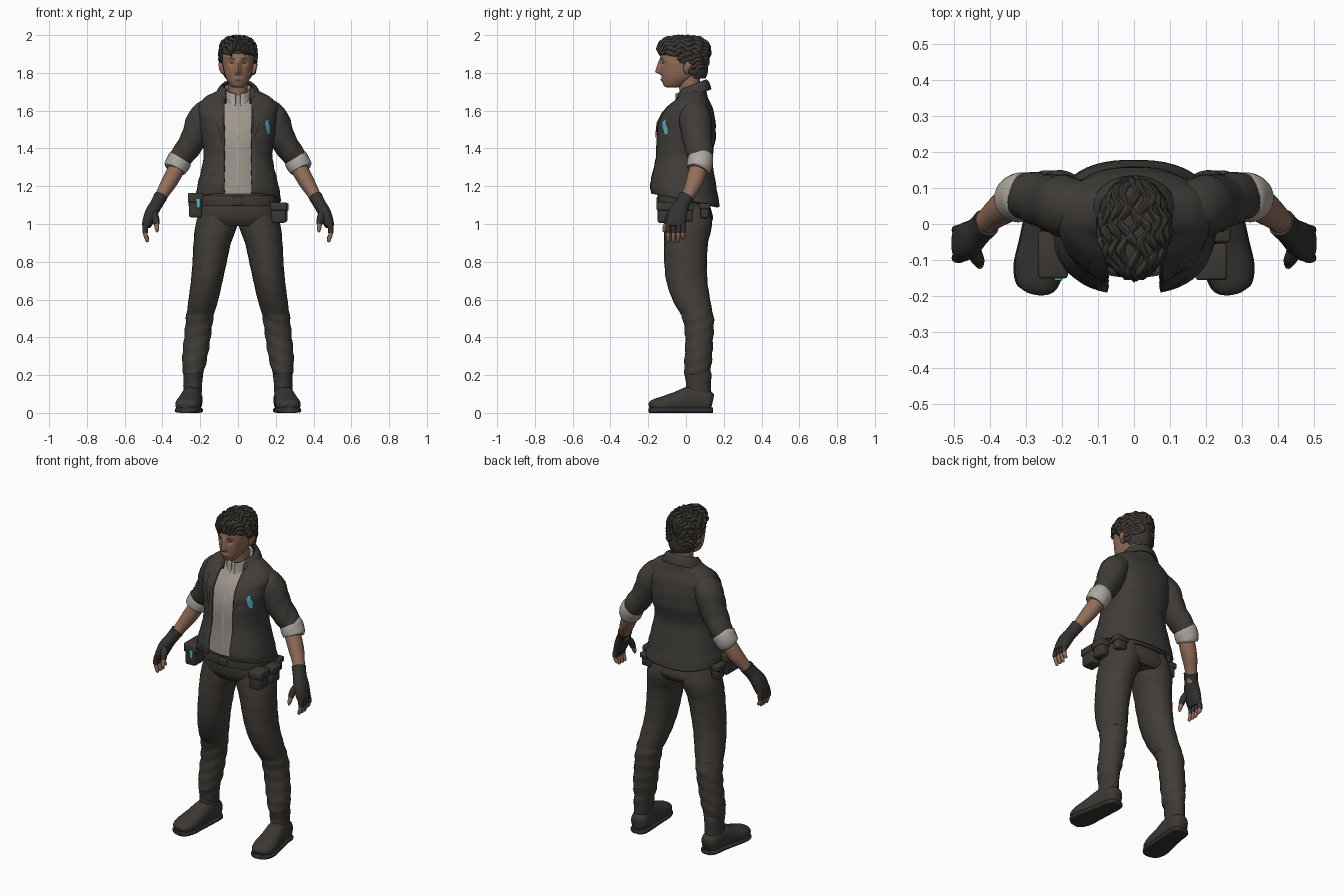
import bpy, bmesh, math, random
from mathutils import Vector
from mathutils.bvhtree import BVHTree

random.seed(4)
default_cube = bpy.data.objects.get("Cube")
if default_cube:
    bpy.data.objects.remove(default_cube, do_unlink=True)


def make_material(name, red, green, blue):
    material = bpy.data.materials.new(name)
    material.use_nodes = True
    color = (red, green, blue, 1)
    material.diffuse_color = color
    shader = next(n for n in material.node_tree.nodes if n.type == 'BSDF_PRINCIPLED')
    shader.inputs["Base Color"].default_value = color
    shader.inputs["Roughness"].default_value = 0.8
    return material


charcoal = make_material("charcoal jacket", .05, .045, .04)
brown = make_material("dark brown cloth", .053, .046, .039)
leather = make_material("dark leather", .045, .04, .035)
hair_black = make_material("black brown hair", .043, .038, .032)
skin = make_material("tan skin", .29, .155, .1)
lip = make_material("lip brown", .17, .075, .055)
shirt_grey = make_material("warm grey shirt", .35, .31, .27)
cuff_grey = make_material("light grey cuff", .42, .39, .35)
cyan = make_material("cyan badge", .08, .5, .6)
glove_black = make_material("black glove", .035, .032, .029)


def finish(name, bm, material, angle=50):
    bmesh.ops.recalc_face_normals(bm, faces=bm.faces)
    mesh = bpy.data.meshes.new(name)
    bm.to_mesh(mesh)
    bm.free()
    mesh.materials.append(material)
    mesh.polygons.foreach_set("use_smooth", [True] * len(mesh.polygons))
    mesh.set_sharp_from_angle(angle=math.radians(angle))
    obj = bpy.data.objects.new(name, mesh)
    bpy.context.collection.objects.link(obj)
    return obj


def spline(rows, steps):
    rows = [Vector(r) for r in rows]
    path = []
    for i in range(len(rows) - 1):
        a, b, c, d = rows[max(i - 1, 0)], rows[i], rows[i + 1], rows[min(i + 2, len(rows) - 1)]
        for k in range(steps):
            t = k / steps
            path.append(b + (c - a) * (t / 2) + (2 * a - 5 * b + 4 * c - d) * (t * t / 2)
                        + (3 * b - a - 3 * c + d) * (t ** 3 / 2))
    return path + [rows[-1]]


def loft(name, rows, material, side=1, power=1.0, ref=None, sides=24, steps=5,
         gap=0.0, folds=0.0, warp=None, thickness=0.0):
    """Skin rings (x, y, z, half width, half depth); ref turns the rings across the path."""
    path = spline(rows, steps)
    bm = bmesh.new()
    rings = []
    for i, row in enumerate(path):
        center, (ru, rv) = Vector(row[:3]), row[3:]
        u, v = Vector((1, 0, 0)), Vector((0, 1, 0))
        if ref:
            tangent = Vector(path[min(i + 1, len(path) - 1)][:3]) - Vector(path[max(i - 1, 0)][:3])
            u = Vector(ref).cross(tangent).normalized()
            v = tangent.cross(u).normalized()
        start = math.asin(min(1, gap / ru) ** (1 / power)) if gap else 0
        ring = []
        for j in range(sides):
            angle = start + (2 * math.pi - 2 * start) * j / (sides - 1 if gap else sides)
            s, c = math.sin(angle), math.cos(angle)
            crease = 1 + folds * math.sin(center.z * 85 + 2 * s + 3 * c)
            co = center + u * (math.copysign(abs(s) ** power, s) * ru * crease)
            co -= v * (math.copysign(abs(c) ** power, c) * rv * crease)
            if warp:
                warp(co)
            co.x *= side
            ring.append(bm.verts.new(co))
        rings.append(ring)
    for low, high in zip(rings, rings[1:]):
        for j in range(sides - 1 if gap else sides):
            k = (j + 1) % sides
            bm.faces.new((low[j], low[k], high[k], high[j]))
    if not gap:
        bm.faces.new(rings[0])
        bm.faces.new(rings[-1])
    obj = finish(name, bm, material)
    if thickness:
        solid = obj.modifiers.new("cloth thickness", 'SOLIDIFY')
        solid.thickness, solid.offset = thickness, 0
    return obj


def surface_of(obj):
    mesh = obj.data
    return BVHTree.FromPolygons([v.co for v in mesh.vertices], [p.vertices[:] for p in mesh.polygons])


def front_plate(name, surface, outline, material, lift=.003):
    """Lay a flat (x, z) outline onto the front of a surface."""
    bm = bmesh.new()
    bm.faces.new([bm.verts.new((x, -1, z)) for x, z in outline])
    bmesh.ops.triangulate(bm, faces=bm.faces)
    bmesh.ops.subdivide_edges(bm, edges=bm.edges, cuts=3, use_grid_fill=True)
    for vert in bm.verts:
        hit = surface.ray_cast(vert.co, Vector((0, 1, 0)))[0] or surface.find_nearest(vert.co)[0]
        vert.co.y = hit.y - lift
    return finish(name, bm, material)


def box(name, center, size, material, bevel=.012):
    bm = bmesh.new()
    bmesh.ops.create_cube(bm, size=1)
    for vert in bm.verts:
        vert.co = Vector(a * b for a, b in zip(vert.co, size)) + Vector(center)
    bmesh.ops.bevel(bm, geom=bm.edges[:], offset=bevel, segments=2, affect='EDGES', profile=.5)
    return finish(name, bm, material)


# Torso: shirt, open jacket, collars
def drop_back_hem(co):
    if co.z < 1.3:
        co.z -= (1.3 - co.z) * co.y * 1.2


def rise_to_back(co):
    co.z += .4 * co.y


shirt = loft("shirt", [(0, -.01, 1.16, .17, .14), (0, -.01, 1.3, .16, .135), (0, 0, 1.45, .165, .142),
                       (0, .01, 1.56, .17, .118), (0, .03, 1.64, .12, .08), (0, .03, 1.68, .065, .06)],
             shirt_grey, power=.85)
front_plate("shirt_placket", surface_of(shirt), [(-.004, 1.2), (.004, 1.2), (.004, 1.6), (-.004, 1.6)], cuff_grey)
loft("shirt_collar", [(0, .02, 1.62, .075, .078), (0, .02, 1.67, .068, .072), (0, .018, 1.71, .066, .07)],
     cuff_grey, gap=.012, thickness=.012, warp=rise_to_back)
jacket = loft("jacket", [(0, -.005, 1.125, .222, .178), (0, -.015, 1.2, .208, .172), (0, -.015, 1.35, .176, .146),
                         (0, -.003, 1.45, .185, .153), (0, .003, 1.55, .198, .145), (0, .02, 1.62, .203, .112),
                         (0, .035, 1.665, .17, .075), (0, .04, 1.7, .105, .062), (0, .04, 1.725, .08, .058)],
              charcoal, power=.82, sides=48, gap=.072, folds=.008, warp=drop_back_hem, thickness=.014)
loft("jacket_collar", [(0, .03, 1.72, .08, .075), (0, .03, 1.70, .1, .088), (0, .03, 1.66, .118, .1)],
     charcoal, gap=.065, thickness=.012, warp=rise_to_back)
jacket_surface = surface_of(jacket)
for side, word in ((1, "left"), (-1, "right")):
    lapel = [(.078, 1.64), (.125, 1.61), (.105, 1.585), (.122, 1.57), (.082, 1.43)]
    front_plate(word + "_lapel", jacket_surface, [(x * side, z) for x, z in lapel], charcoal, .016)
    pocket = [(.1, 1.25), (.16, 1.265), (.16, 1.28), (.1, 1.265)]
    front_plate(word + "_pocket_welt", jacket_surface, [(x * side, z) for x, z in pocket], leather, .012)
front_plate("chest_badge", jacket_surface,
            [(.145, 1.54), (.158, 1.555), (.17, 1.51), (.168, 1.475), (.155, 1.48), (.148, 1.51)], cyan, .012)

# Hips and belt
loft("hips", [(0, -.01, 1.17, .175, .125), (0, -.005, 1.1, .198, .132), (0, .008, 1.03, .212, .135),
              (0, .01, .99, .19, .11)], brown, power=.9)
loft("belt", [(0, -.006, 1.095, .207, .142), (0, -.006, 1.125, .205, .143), (0, -.008, 1.15, .195, .138)],
     leather, power=.9)
box("belt_buckle", (0, -.146, 1.12), (.06, .02, .045), leather, .005)


def pouch(name, center, size):
    box(name, center, size, leather)
    x, y, z = center
    box(name + "_flap", (x, y, z + size[2] * .3), (size[0] + .012, size[1] + .012, size[2] * .4), leather, .008)


pouch("left_front_pouch", (.215, -.105, 1.06), (.075, .09, .11))
pouch("left_side_pouch", (.235, -.005, 1.06), (.055, .08, .1))
pouch("left_back_pouch", (.185, .1, 1.07), (.07, .045, .08))
pouch("right_front_pouch", (-.225, -.085, 1.1), (.07, .12, .13))
pouch("right_side_pouch", (-.23, .02, 1.08), (.05, .07, .09))
box("pouch_device", (-.21, -.153, 1.11), (.022, .008, .05), cyan, .003)

# Limbs, built once for each side
ACROSS, UPRIGHT = (0, 1, 0), (0, 0, 1)
for side, word in ((1, "left_"), (-1, "right_")):
    loft(word + "trouser_thigh", [(.1, .01, 1.1, .09, .11), (.113, .012, 1, .111, .126), (.136, 0, .9, .099, .117),
                                  (.15, -.002, .8, .091, .113), (.165, .004, .7, .084, .109),
                                  (.183, .028, .6, .079, .1), (.2, .058, .52, .072, .085)],
         brown, side, folds=.008)
    loft(word + "trouser_shin", [(.195, .05, .55, .073, .085), (.205, .066, .49, .072, .082),
                                 (.215, .07, .4, .07, .074), (.228, .066, .3, .067, .073),
                                 (.236, .06, .22, .056, .07), (.237, .06, .2, .047, .062)],
         brown, side, folds=.035)
    loft(word + "boot_shaft", [(.237, .062, .23, .047, .066), (.238, .064, .2, .051, .07),
                               (.24, .066, .13, .049, .066), (.243, .06, .07, .048, .07)],
         leather, side, folds=.02)
    foot = [(.237, .14, .055, .03, .042), (.238, .115, .06, .049, .058), (.244, .04, .072, .054, .072),
            (.256, -.05, .056, .061, .056), (.265, -.12, .045, .067, .043), (.271, -.17, .037, .054, .034),
            (.274, -.188, .03, .03, .02)]
    loft(word + "boot_foot", foot, leather, side, power=.85, ref=UPRIGHT)
    loft(word + "boot_sole", [(x, y * 1.02, .014, w * 1.05, .014) for x, y, z, w, h in foot],
         glove_black, side, power=.5, ref=UPRIGHT)
    loft(word + "sleeve", [(.11, .04, 1.615, .055, .06), (.182, .048, 1.565, .08, .085), (.235, .06, 1.45, .07, .078),
                           (.295, .077, 1.36, .062, .068), (.32, .075, 1.325, .058, .062)],
         charcoal, side, ref=ACROSS, folds=.03)
    loft(word + "rolled_cuff", [(.303, .077, 1.35, .058, .062), (.308, .077, 1.342, .066, .068),
                                (.332, .068, 1.295, .062, .064), (.336, .066, 1.287, .05, .054)],
         cuff_grey, side, ref=ACROSS, folds=.015)
    loft(word + "forearm", [(.315, .07, 1.31, .045, .048), (.362, .045, 1.225, .042, .046),
                            (.4, .015, 1.16, .034, .036), (.43, -.015, 1.1, .03, .032)], skin, side, ref=ACROSS)
    loft(word + "glove", [(.41, .003, 1.145, .036, .04), (.432, -.02, 1.105, .033, .04),
                          (.458, -.042, 1.06, .034, .05), (.478, -.053, 1.01, .029, .052),
                          (.486, -.055, .985, .022, .046)], glove_black, side, ref=ACROSS, power=.85)
    for finger, y in zip(("index", "middle", "ring", "little"), (-.094, -.067, -.041, -.017)):
        tip = .92 if finger == "little" else .905
        loft(word + finger + "_glove_finger", [(.482, y, 1.01, .015, .014), (.491, y, .98, .015, .014),
                                               (.492, y, .953, .0145, .0135)],
             glove_black, side, ref=ACROSS, sides=12, steps=3)
        loft(word + finger + "_fingertip", [(.492, y, .97, .012, .0115), (.489, y, .94, .0115, .011),
                                            (.479, y, tip + .006, .0095, .009), (.476, y, tip, .004, .004)],
             skin, side, ref=ACROSS, sides=12, steps=3)
    loft(word + "thumb_glove", [(.455, -.055, 1.075, .02, .022), (.438, -.09, 1.035, .019, .02),
                                (.431, -.105, 1.0, .0155, .016)],
         glove_black, side, ref=(1, 0, 0), sides=12)
    loft(word + "thumb_tip", [(.433, -.1, 1.01, .013, .013), (.429, -.113, .977, .012, .012),
                              (.429, -.118, .957, .005, .005)], skin, side, ref=(1, 0, 0), sides=12)

# Head with eye sockets, nose and lips shaped into the surface
def bump(value, center, width):
    return math.exp(-((value - center) / width) ** 2)


def shape_face(co):
    if co.y > -.05:
        return
    nose = (1.88 - co.z) / .075 if co.z > 1.805 else 1 - (1.805 - co.z) / .018
    x, z = co.x, co.z
    co.y -= .032 * min(1, max(0, nose)) * bump(x, 0, .013)
    co.y += .012 * bump(abs(x), .034, .017) * bump(z, 1.852, .013)
    co.y -= .006 * bump(x, 0, .022) * bump(z, 1.763, .009)


head = loft("head", [(0, -.072, 1.722, .022, .025), (0, -.066, 1.733, .04, .052), (0, -.045, 1.77, .063, .083),
                     (0, -.027, 1.82, .077, .107), (0, -.02, 1.87, .084, .117), (0, -.012, 1.93, .083, .113),
                     (0, -.01, 1.965, .05, .07)], skin, power=.92, sides=96, steps=9, warp=shape_face)
loft("neck", [(0, .035, 1.62, .055, .055), (0, .022, 1.7, .05, .055), (0, .012, 1.8, .052, .06)], skin)
face = surface_of(head)
front_plate("lips", face, [(-.024, 1.763), (0, 1.756), (.024, 1.763), (.007, 1.77), (-.007, 1.77)], lip, .002)
for side, word in ((1, "left_"), (-1, "right_")):
    eye = [(.02, 1.851), (.033, 1.847), (.047, 1.852), (.034, 1.857)]
    brow = [(.016, 1.868), (.04, 1.875), (.058, 1.87), (.04, 1.882), (.016, 1.876)]
    front_plate(word + "eye", face, [(x * side, z) for x, z in eye], hair_black)
    front_plate(word + "eyebrow", face, [(x * side, z) for x, z in brow], hair_black)
    loft(word + "ear", [(.08, .004, 1.795, .006, .008), (.084, .004, 1.81, .011, .015),
                        (.09, .01, 1.84, .013, .024), (.09, .012, 1.86, .008, .014)], skin, side, sides=14)


# Hair: a cap trimmed at the hairline, covered with wavy locks
def above_hairline(co):
    blend = min(1, max(0, (co.y + .07) / .12))
    return co.z > 1.9 - .135 * blend


cap = loft("hair_cap", [(0, .045, 1.755, .055, .05), (0, .015, 1.8, .083, .1), (0, -.005, 1.86, .092, .122),
                        (0, -.012, 1.91, .094, .132), (0, -.013, 1.95, .086, .125), (0, -.013, 1.978, .058, .09),
                        (0, -.013, 1.987, .02, .035)], hair_black, sides=48)
scalp = surface_of(cap)
bm = bmesh.new()
bm.from_mesh(cap.data)
hidden = [f for f in bm.faces if not above_hairline(f.calc_center_median())]
bmesh.ops.delete(bm, geom=hidden, context='FACES')
bm.to_mesh(cap.data)
bm.free()
for index in range(19):
    roll = -126 + 14 * index
    phase = random.uniform(0, 6)
    rows = []
    for step in range(20):
        turn = math.radians(18 + 8 * step)
        sway = math.radians(roll + 6 * math.sin(step * 1.3 + phase))
        ray = Vector((math.sin(turn) * math.sin(sway), -math.cos(turn), math.sin(turn) * math.cos(sway)))
        hit = scalp.ray_cast(Vector((0, -.005, 1.875)), ray)[0]
        if hit and above_hairline(hit):
            size = .0105 + .003 * math.sin(step * 1.9 + phase)
            rows.append((*hit, size * 1.2, size))
    if len(rows) > 2:
        loft(f"hair_lock_{index + 1}", rows, hair_black, ref=(1, .13, .07), sides=8, steps=3)
